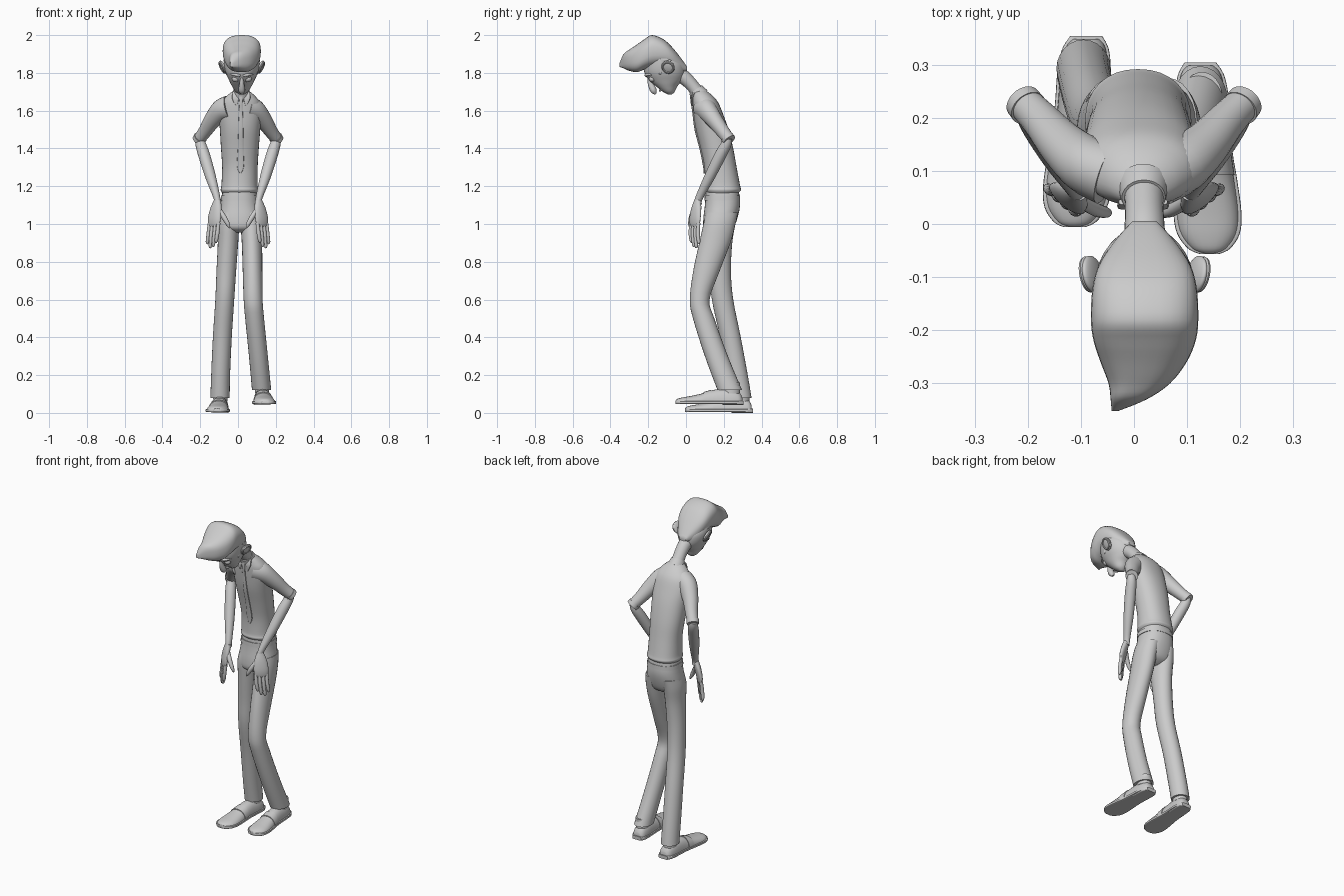
import bpy, bmesh, math
from mathutils import Vector

X, Y, Z = Vector((1, 0, 0)), Vector((0, 1, 0)), Vector((0, 0, 1))


def finish(obj, angle=40):
    bpy.ops.object.select_all(action='DESELECT')
    obj.select_set(True)
    bpy.context.view_layer.objects.active = obj
    bpy.ops.object.shade_smooth_by_angle(angle=math.radians(angle))
    return obj


def refine(secs, n):
    """Smooth curve through the given cross-sections."""
    out = []
    for i in range(len(secs) - 1):
        p0, p1 = secs[max(i - 1, 0)], secs[i]
        p2, p3 = secs[i + 1], secs[min(i + 2, len(secs) - 1)]
        for k in range(n):
            t = k / n
            out.append([0.5 * (2 * b + (c - a) * t + (2 * a - 5 * b + 4 * c - d) * t * t
                               + (3 * b - a - 3 * c + d) * t ** 3)
                        for a, b, c, d in zip(p0, p1, p2, p3)])
    return out + [list(secs[-1])]


def loft(name, secs, u=X, v=None, p=2.0, seg=24, n=4, floor=None):
    """Skin ellipses (x, y, z, a, b); without v the rings follow the path."""
    secs = refine(secs, n)
    bm = bmesh.new()
    rings = []
    for i, (x, y, z, a, b) in enumerate(secs):
        c, uu, vv = Vector((x, y, z)), u, v
        if v is None:
            t = (Vector(secs[min(i + 1, len(secs) - 1)][:3])
                 - Vector(secs[max(i - 1, 0)][:3])).normalized()
            uu = (u - t * u.dot(t)).normalized()
            vv = t.cross(uu)
        ring = []
        for k in range(seg):
            w = 2 * math.pi * k / seg
            co, si = math.cos(w), math.sin(w)
            q = (c + uu * max(a, .001) * math.copysign(abs(co) ** (2 / p), co)
                 + vv * max(b, .001) * math.copysign(abs(si) ** (2 / p), si))
            if floor is not None:
                q.z = max(q.z, floor)
            ring.append(bm.verts.new(q))
        rings.append(ring)
    for r, s in zip(rings, rings[1:]):
        for k in range(seg):
            j = (k + 1) % seg
            bm.faces.new((r[k], r[j], s[j], s[k]))
    bm.faces.new(rings[0])
    bm.faces.new(rings[-1])
    bmesh.ops.recalc_face_normals(bm, faces=bm.faces)
    mesh = bpy.data.meshes.new(name)
    bm.to_mesh(mesh)
    bm.free()
    obj = bpy.data.objects.new(name, mesh)
    bpy.context.collection.objects.link(obj)
    return finish(obj)


def stack(name, rows, **kw):
    """Horizontal sections: (centre x, front y, back y, z, half width)."""
    return loft(name, [(c, (f + b) / 2, z, w, (b - f) / 2) for c, f, b, z, w in rows], v=Y, **kw)


def ball(name, loc, scale, rot=(0, 0, 0)):
    bpy.ops.mesh.primitive_uv_sphere_add(segments=24, ring_count=14, radius=1, location=loc, rotation=rot)
    obj = bpy.context.object
    obj.name, obj.scale = name, scale
    return finish(obj)


# torso in a short-sleeved shirt with a rolled hem
stack("shirt", [(.008, .11, .275, 1.162, .09), (.008, .097, .291, 1.18, .1), (.008, .1, .286, 1.205, .096),
                (.01, .097, .268, 1.3, .094), (.01, .077, .25, 1.4, .1), (.011, .052, .225, 1.5, .107),
                (.012, .04, .197, 1.58, .113), (.013, .034, .172, 1.64, .105), (.015, .034, .145, 1.675, .078),
                (.017, .036, .115, 1.7, .048), (.018, .05, .1, 1.71, .03)], p=2.2, seg=32)

# hips, belt and trouser legs
stack("trouser_hips", [(.008, .105, .28, 1.175, .09), (.008, .1, .286, 1.1, .1), (.01, .092, .272, 1.03, .11),
                       (.01, .095, .25, .98, .095), (.01, .13, .21, .955, .05)], p=2.3, seg=32)
stack("belt", [(.008, .098, .287, 1.124, .1), (.008, .099, .286, 1.15, .098)], p=2.3, seg=32, n=1)
stack("straight_leg", [(-.042, .105, .275, 1.06, .055), (-.05, .1, .262, 1, .057), (-.053, .11, .245, .9, .054),
                       (-.062, .125, .238, .75, .052), (-.07, .137, .25, .6, .05), (-.083, .18, .29, .4, .05),
                       (-.092, .215, .327, .2, .05), (-.095, .237, .347, .08, .051)])
stack("bent_leg", [(.064, .105, .275, 1.06, .055), (.07, .092, .262, 1, .057), (.074, .07, .235, .9, .054),
                   (.077, .038, .178, .75, .052), (.08, .02, .125, .6, .05), (.088, .037, .15, .5, .05),
                   (.108, .1, .222, .3, .05), (.125, .167, .297, .12, .051)])

# shoes: upper, saddle strap, sole, heel block and sock
for side, hx, tx, heel, z0 in (("left", -.09, -.112, .352, 0), ("right", .125, .142, .302, .042)):
    def at(d):
        return hx + (tx - hx) * d / .36, heel - d
    upper = [(.004, .025, .04), (.02, .038, .066), (.06, .045, .083), (.12, .046, .085), (.17, .048, .076),
             (.22, .054, .06), (.28, .059, .047), (.32, .054, .04), (.348, .035, .032), (.358, .015, .022)]
    loft(side + "_shoe_upper", [(*at(d), z0 + .01, w, h - .01) for d, w, h in upper], v=Z, p=2.3, floor=z0 + .01)
    loft(side + "_shoe_strap", [(*at(d), z0 + .01, w, h) for d, w, h in
                                ((.17, .051, .07), (.21, .055, .058))], v=Z, p=2.3, n=2, floor=z0 + .01)
    loft(side + "_shoe_sole", [(*at(d), z0 + .013, w + .005, .009) for d, w, h in upper], v=Z, p=6)
    loft(side + "_shoe_heel", [(*at(d), z0 + .011, w, .011) for d, w in
                               ((-.002, .03), (.03, .045), (.11, .046))], v=Z, p=6)
    sx, sy = at(.062)
    loft(side + "_sock", [(sx, sy, z0 + .06, .037, .045), (sx, sy, z0 + .12, .038, .046)], v=Y, n=1)

# arms with bare forearms and open hands
for side, s in (("left", -1), ("right", 1)):
    def m(rows):
        return [(s * r[0], *r[1:]) for r in rows]
    loft(side + "_sleeve", m([(.05, .095, 1.615, .06, .065), (.09, .112, 1.6, .054, .058),
                              (.135, .15, 1.55, .044, .046), (.175, .195, 1.49, .036, .036),
                              (.207, .228, 1.447, .032, .032)]), u=Y)
    loft(side + "_cuff", m([(.199, .218, 1.458, .036, .036), (.209, .23, 1.443, .035, .035)]), u=Y, n=1)
    loft(side + "_forearm", m([(.207, .222, 1.455, .022, .022), (.197, .212, 1.42, .028, .028),
                               (.178, .18, 1.36, .031, .031), (.145, .125, 1.25, .028, .028),
                               (.112, .07, 1.14, .02, .018), (.108, .062, 1.105, .022, .016)]), u=Y)
    spread = Vector((.77 * s, .64, 0))
    loft(side + "_palm", m([(.108, .062, 1.125, .02, .017), (.117, .054, 1.08, .036, .018),
                            (.125, .048, 1.03, .042, .016), (.128, .047, .995, .038, .012),
                            (.128, .047, .985, .03, .006)]), u=spread)
    for i, (o, tip) in enumerate(((-.031, .9), (-.011, .878), (.01, .872), (.03, .893))):
        bx, by = .127 + .77 * o, .047 + .64 * o
        loft(f"{side}_finger_{i + 1}", m([(bx, by, 1.005, .01, .01), (bx + .006, by - .003, .95, .0105, .0105),
                                          (bx + .012, by + .001, tip + .012, .009, .009),
                                          (bx + .013, by + .002, tip, .003, .003)]), u=spread, seg=12, n=3)
    loft(side + "_thumb", m([(.1, .045, 1.075, .014, .014), (.074, .028, 1.035, .014, .013),
                             (.053, .022, .998, .011, .01), (.044, .022, .978, .003, .003)]), u=spread, seg=12)

# neck, collar and tie
loft("neck", [(.02, -.06, 1.8, .04, .04), (.02, -.01, 1.775, .038, .038), (.019, .04, 1.725, .036, .034),
              (.017, .085, 1.66, .042, .04)])
loft("collar", [(.018, .05, 1.712, .041, .04), (.017, .072, 1.68, .05, .05)], n=1)
for s in (-1, 1):
    loft("collar_flap", [(.017 + s * .032, .042, 1.7, .014, .006), (.017 + s * .03, .032, 1.665, .018, .005),
                         (.017 + s * .025, .034, 1.625, .003, .003)], seg=12, p=3)
loft("tie", [(.016, .03, 1.675, .013, .008), (.016, .031, 1.645, .009, .007), (.015, .037, 1.6, .01, .005),
             (.015, .05, 1.5, .013, .005), (.014, .076, 1.4, .015, .005), (.013, .095, 1.305, .018, .005),
             (.013, .098, 1.268, .003, .004)], p=3, seg=16)

# head hanging forward
hx = .02
stack("head", [(hx, -.095, -.075, 1.686, .012), (hx, -.122, -.06, 1.7, .033), (hx, -.16, -.045, 1.73, .052),
               (hx, -.195, -.02, 1.76, .067), (hx, -.22, -.005, 1.8, .085), (hx, -.222, -.012, 1.85, .094),
               (hx, -.21, -.06, 1.9, .09), (hx, -.2, -.1, 1.95, .07)], seg=32)

# hair swept into a forward quiff
loft("hair", [(hx, .006, 1.822, .022, .01), (hx, -.03, 1.842, .055, .041), (hx, -.075, 1.885, .085, .053),
              (hx, -.12, 1.908, .098, .07), (hx, -.18, 1.915, .101, .085), (hx, -.22, 1.898, .096, .08),
              (.018, -.26, 1.877, .081, .073), (.01, -.3, 1.867, .058, .056), (-.01, -.33, 1.862, .034, .038),
              (-.036, -.352, 1.842, .006, .01)], v=Z, p=2.6, seg=32)

# facial features and ears
loft("nose", [(hx, -.195, 1.775, .008, .01), (hx, -.187, 1.74, .013, .015), (hx, -.172, 1.707, .018, .017),
              (hx, -.16, 1.688, .006, .006)], seg=16)
loft("mouth", [(hx - .03, -.118, 1.715, .004, .004), (hx, -.138, 1.708, .007, .006),
               (hx + .03, -.118, 1.715, .004, .004)], u=Z, seg=12)
for s in (-1, 1):
    ball("eye", (hx + s * .032, -.178, 1.768), (.021, .019, .017))
    loft("eyebrow", [(hx + s * .008, -.212, 1.785, .006, .006), (hx + s * .035, -.208, 1.79, .008, .009),
                     (hx + s * .06, -.178, 1.792, .004, .004)], u=Z, seg=12)
    loft("sideburn", [(hx + s * .083, -.12, 1.87, .022, .014), (hx + s * .08, -.13, 1.825, .014, .01),
                      (hx + s * .077, -.138, 1.79, .004, .006)], u=Y, seg=12)
    tilt = (0, s * math.radians(25), s * math.radians(-12))
    ball("ear", (hx + s * .098, -.095, 1.83), (.012, .036, .038), tilt)
    bpy.ops.mesh.primitive_torus_add(major_radius=.029, minor_radius=.006, major_segments=24, minor_segments=8,
                                     location=(hx + s * .105, -.095, 1.829),
                                     rotation=(0, s * math.radians(115), s * math.radians(-12)))
    bpy.context.object.name = "ear_rim"
    finish(bpy.context.object)
